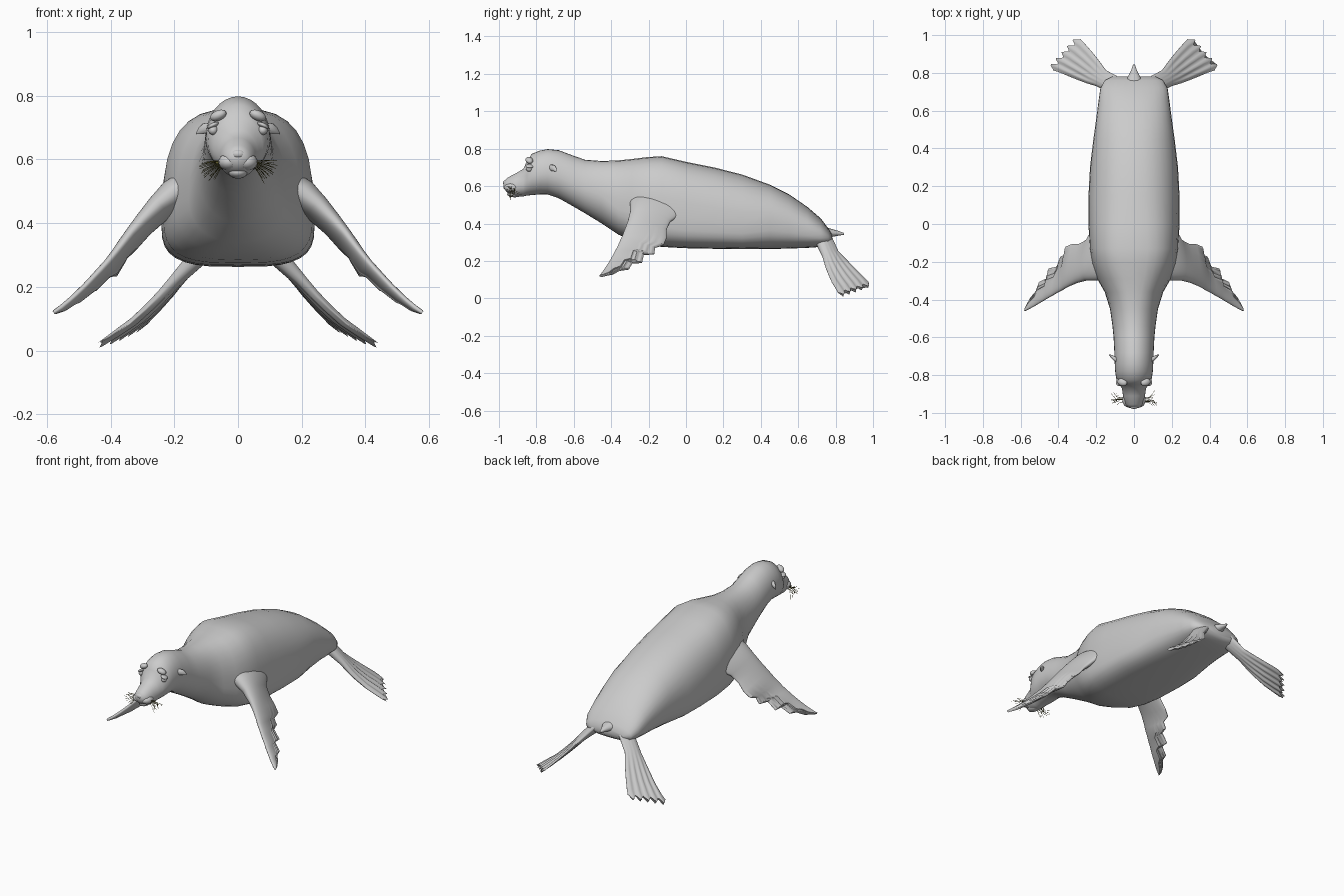
import bpy, bmesh, math, random
from mathutils import Vector

if "Cube" in bpy.data.objects:
    bpy.data.objects.remove(bpy.data.objects["Cube"])

random.seed(4)


def material(name, rgb):
    m = bpy.data.materials.new(name)
    m.diffuse_color = (*rgb, 1)
    m.use_nodes = True
    m.node_tree.nodes["Principled BSDF"].inputs["Base Color"].default_value = m.diffuse_color
    return m


GREY = material("grey_hide", (0.60, 0.60, 0.60))
OLIVE = material("olive_whisker", (0.10, 0.09, 0.02))


def finish(ob, angle=50, mat=GREY):
    ob.data.materials.append(mat)
    bpy.ops.object.select_all(action='DESELECT')
    ob.select_set(True)
    bpy.context.view_layer.objects.active = ob
    bpy.ops.object.shade_smooth_by_angle(angle=math.radians(angle))
    return ob


def loft(name, rings, angle=50):
    """Skin closed rings of equal size and cap both ends."""
    bm = bmesh.new()
    vs = [[bm.verts.new(p) for p in r] for r in rings]
    n = len(vs[0])
    for a, b in zip(vs, vs[1:]):
        for i in range(n):
            j = (i + 1) % n
            bm.faces.new((a[i], a[j], b[j], b[i]))
    bm.faces.new(vs[0])
    bm.faces.new(vs[-1])
    bmesh.ops.recalc_face_normals(bm, faces=bm.faces)
    me = bpy.data.meshes.new(name)
    bm.to_mesh(me)
    bm.free()
    ob = bpy.data.objects.new(name, me)
    bpy.context.collection.objects.link(ob)
    return finish(ob, angle)


def mirror(ob):
    ob.modifiers.new("mirror", 'MIRROR').use_mirror_merge = False
    return ob


def ball(name, loc, scale, rot=(0, 0, 0)):
    bpy.ops.mesh.primitive_uv_sphere_add(segments=16, ring_count=10, radius=1)
    ob = bpy.context.object
    ob.name = name
    for v in ob.data.vertices:
        v.co = Vector(v.co) * Vector((1, 1, 1)).length / math.sqrt(3)
    from mathutils import Euler, Matrix
    ob.data.transform(Matrix.LocRotScale(Vector(loc), Euler(rot), Vector(scale)))
    return finish(ob)


# Body and head: y, bottom, top, half width, roundness above, roundness below
BODY = [
    (-.975, .588, .625, .024, 2, 2), (-.955, .565, .645, .044, 2, 2),
    (-.91, .543, .668, .058, 2, 2), (-.87, .545, .692, .064, 2, 2),
    (-.85, .55, .735, .078, 2, 2), (-.825, .552, .772, .093, 2, 2),
    (-.78, .556, .79, .10, 2, 2), (-.74, .556, .798, .102, 2, 2),
    (-.68, .535, .792, .104, 2, 2), (-.60, .49, .762, .108, 2, 2),
    (-.54, .455, .741, .114, 2, 2), (-.45, .40, .734, .127, 2.1, 2),
    (-.36, .34, .738, .155, 2.3, 2.2), (-.29, .31, .745, .195, 2.5, 2.5),
    (-.21, .285, .755, .222, 2.7, 2.9), (-.13, .275, .76, .235, 2.8, 3.3),
    (0, .268, .73, .241, 2.6, 3.5), (.15, .265, .70, .241, 2.4, 3.5),
    (.30, .263, .662, .233, 2.3, 3.4), (.45, .264, .607, .215, 2.2, 3.2),
    (.55, .266, .557, .201, 2.2, 3), (.65, .27, .488, .188, 2.2, 3),
    (.72, .275, .428, .178, 2.2, 2.8), (.76, .283, .375, .155, 2.2, 2.5),
    (.78, .30, .345, .115, 2, 2),
]


def body_ring(y, bot, top, w, nu, nl, n=32):
    mid = bot + (top - bot) * (.34 if nu > 2.25 else .45)
    ring = []
    for k in range(n):
        t = 2 * math.pi * k / n
        c, s = math.cos(t), math.sin(t)
        e = 2 / (nu if s > 0 else nl)
        h = top - mid if s > 0 else mid - bot
        ring.append((math.copysign(abs(c) ** e, c) * w, y,
                     mid + math.copysign(abs(s) ** e, s) * h))
    return ring


loft("body", [body_ring(*s) for s in BODY], 60)


def flipper(name, sections, digits, start, tip, n=33):
    """Sections hold leading point, trailing point and thickness;
    digits ridge the trailing part and scallop the tip."""
    rings = []
    last = len(sections) - 1
    for i, (L, T, th) in enumerate(sections):
        L, T = Vector(L), Vector(T)
        a, b = sections[max(i - 1, 0)], sections[min(i + 1, last)]
        span = (Vector(b[0]) + Vector(b[1]) - Vector(a[0]) - Vector(a[1])).normalized()
        nrm = (T - L).cross(span).normalized()
        top, low = [], []
        for k in range(n):
            v = (1 - math.cos(math.pi * k / (n - 1))) / 2
            ridge = math.cos(2 * math.pi * digits * (v - .5 / digits))
            u = i / last
            amp = .32 * min(1, max(0, (u - .3) * 3)) if v > start else 0
            # round leading edge, thinner trailing edge
            h = th * (math.sqrt(max(v * (1 - v), 0)) * 2 * (1 - .5 * v) + .04)
            h *= 1 + amp * ridge
            p = L.lerp(T, v)
            if i == last:
                p += span * tip * ridge
            top.append(p + nrm * h)
            low.append(p - nrm * h)
        rings.append(top + low[::-1])
    return mirror(loft(name, rings, 45))


# Front flippers with a notched trailing edge
flipper("front_flipper", [
    ((.13, -.30, .53), (.15, .03, .49), .075),
    ((.20, -.30, .50), (.215, -.02, .455), .062),
    ((.25, -.298, .465), (.25, -.085, .41), .048),
    ((.30, -.31, .415), (.29, -.105, .365), .037),
    ((.335, -.325, .375), (.325, -.105, .32), .031),
    ((.365, -.34, .335), (.36, -.12, .285), .027),
    ((.385, -.352, .31), (.365, -.165, .27), .025),
    ((.41, -.365, .28), (.385, -.17, .235), .023),
    ((.43, -.377, .257), (.405, -.225, .235), .021),
    ((.46, -.394, .225), (.45, -.235, .19), .019),
    ((.48, -.406, .204), (.455, -.285, .19), .018),
    ((.51, -.424, .175), (.50, -.305, .155), .016),
    ((.53, -.436, .157), (.515, -.35, .15), .014),
    ((.555, -.45, .137), (.545, -.385, .13), .012),
    ((.58, -.463, .12), (.572, -.435, .122), .008),
], 6, .55, .002)

# Rear flippers fanning out into five toes
flipper("rear_flipper", [
    ((.06, .66, .36), (.05, .76, .365), .045),
    ((.125, .695, .30), (.095, .785, .315), .038),
    ((.20, .73, .225), (.15, .815, .25), .026),
    ((.25, .745, .17), (.175, .85, .215), .021),
    ((.29, .76, .13), (.197, .88, .185), .018),
    ((.34, .78, .085), (.23, .92, .145), .016),
    ((.40, .805, .045), (.265, .96, .105), .014),
    ((.44, .82, .02), (.295, .985, .075), .010),
], 5, 0, .016)

# Tail stub
loft("tail", [[(w * math.cos(t), y, z + h * math.sin(t))
               for t in (2 * math.pi * k / 12 for k in range(12))]
              for y, w, z, h in ((.72, .06, .35, .04), (.775, .035, .35, .022),
                                 (.81, .017, .348, .014), (.845, .004, .345, .005))])

# Face: eyes with lids, brows, lips, nose, ears
mirror(ball("eye", (.078, -.838, .692), (.015, .017, .015)))
mirror(ball("upper_lid", (.078, -.836, .707), (.020, .022, .008), (0, .45, .2)))
mirror(ball("brow", (.062, -.838, .738), (.028, .020, .016), (0, .4, .3)))
mirror(ball("upper_lip", (.028, -.93, .592), (.034, .042, .027)))
ball("chin", (0, -.915, .56), (.03, .04, .02))
ball("nose", (0, -.965, .617), (.023, .014, .014))
mirror(loft("ear", [[(x + r * .5 * math.cos(t) * .7, y + r * math.cos(t), z + r * math.sin(t))
                     for t in (2 * math.pi * k / 10 for k in range(10))]
                    for x, y, z, r in ((.088, -.722, .698, .018), (.108, -.712, .697, .017),
                                       (.122, -.702, .690, .011), (.131, -.695, .682, .003))]))

# Whiskers
cu = bpy.data.curves.new("whiskers", 'CURVE')
cu.dimensions = '3D'
cu.bevel_depth = .0008
cu.bevel_resolution = 0
for side in (-1, 1):
    for k in range(18):
        a = math.radians(-60 + 80 * k / 17)
        r = random.uniform(.06, .085)
        y0 = -.945 + .03 * random.random()
        s = cu.splines.new('POLY')
        s.points.add(3)
        for i, p in enumerate(s.points):
            f = i / 3
            p.co = (side * (.04 + r * f * math.cos(a)),
                    y0 + (random.uniform(-.03, .04) if i == 3 else 0) * f,
                    .592 + r * f * math.sin(a) * .75 - .012 * f * f, 1)
wh = bpy.data.objects.new("whiskers", cu)
bpy.context.collection.objects.link(wh)
cu.materials.append(OLIVE)
